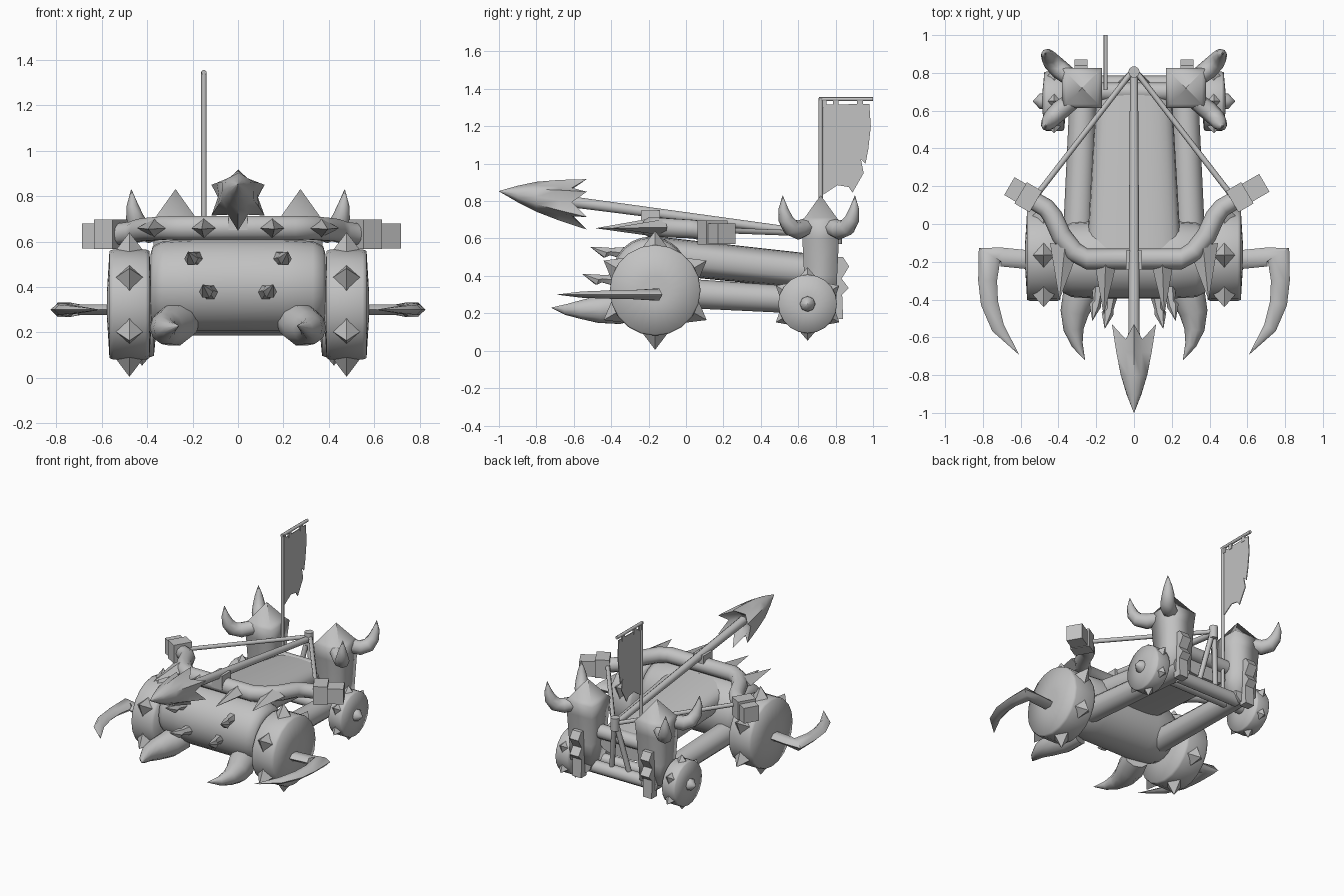
import bpy, bmesh, math
from mathutils import Vector as V

grey = bpy.data.materials.new("grey")
grey.diffuse_color = (0.54, 0.54, 0.54, 1)


def finish(name, bm, angle=40):
    bmesh.ops.recalc_face_normals(bm, faces=bm.faces[:])
    me = bpy.data.meshes.new(name)
    bm.to_mesh(me)
    bm.free()
    me.materials.append(grey)
    me.polygons.foreach_set("use_smooth", [True] * len(me.polygons))
    me.set_sharp_from_angle(angle=math.radians(angle))
    ob = bpy.data.objects.new(name, me)
    bpy.context.collection.objects.link(ob)
    return ob


def loft(name, rings, angle=40):
    """Skin equal-length rings of points and cap both ends."""
    bm = bmesh.new()
    vs = [[bm.verts.new(p) for p in r] for r in rings]
    n = len(vs[0])
    for a, b in zip(vs, vs[1:]):
        for i in range(n):
            j = (i + 1) % n
            bm.faces.new((a[i], a[j], b[j], b[i]))
    bm.faces.new(vs[0])
    bm.faces.new(vs[-1])
    return finish(name, bm, angle)


def tube(name, pts, radii, sides=10, up=(0, 0, 1), flat=1.0, turn=0.0, angle=50):
    """Sweep a polygon along a path; flat scales it along the up direction."""
    pts = [V(p) for p in pts]
    rings = []
    for i, p in enumerate(pts):
        a, b = pts[max(i - 1, 0)], pts[min(i + 1, len(pts) - 1)]
        t = (b - a).normalized()
        u = V(up)
        if abs(t.dot(u)) > 0.95:
            u = V((0, 1, 0))
        s = t.cross(u).normalized()
        u = s.cross(t)
        r = max(radii[i], 0.001)
        rings.append([p + r * (s * math.cos(q) + u * math.sin(q) * flat)
                      for q in (turn + math.tau * k / sides for k in range(sides))])
    return loft(name, rings, angle)


def box(name, c, size):
    x, y, z = c
    a, b, h = (v / 2 for v in size)
    ring = lambda k: [(x - a, y - b, k), (x + a, y - b, k), (x + a, y + b, k), (x - a, y + b, k)]
    return loft(name, [ring(z - h), ring(z + h)])


def wheel(name, s, x0, x1, y, z, r, spike):
    """Round wheel with a slightly domed face and six pyramid spikes."""
    d = x1 - x0
    tube(name, [(s * v, y, z) for v in (x0 - 0.01, x0, x0 + d * 0.1, x1 - d * 0.1, x1, x1 + 0.01)],
         [r * 0.3, r * 0.97, r, r, r * 0.97, r * 0.3], 20, angle=85)
    xm = s * (x0 + x1) / 2
    for k in range(6):
        q = math.radians(30 + 60 * k)
        c, w = math.cos(q), math.sin(q)
        tube(name + "_spike", [(xm, y + c * k2, z + w * k2) for k2 in (r * 0.93, spike)],
             [spike * 0.22, 0], 4, up=(1, 0, 0))


for s, side in ((1, "right"), (-1, "left")):
    def P(*pts):
        return [(s * x, y, z) for x, y, z in pts]

    # wheels
    wheel("front_wheel_" + side, s, 0.39, 0.566, -0.165, 0.323, 0.243, 0.317)
    wheel("rear_wheel_" + side, s, 0.37, 0.475, 0.65, 0.25, 0.157, 0.195)
    tube("rear_hub_spike_" + side, P((0.46, 0.65, 0.25), (0.5, 0.65, 0.25), (0.535, 0.65, 0.25)),
         [0.045, 0.04, 0], 8)
    # curved blade on the front hub
    tube("hub_blade_" + side,
         P((0.55, -0.19, 0.3), (0.7, -0.175, 0.3), (0.765, -0.16, 0.3), (0.775, -0.3, 0.3),
           (0.765, -0.42, 0.3), (0.72, -0.55, 0.3), (0.61, -0.69, 0.3)),
         [0.05, 0.05, 0.066, 0.05, 0.046, 0.035, 0], 6, flat=0.55)
    # tusks under the front drum
    tube("tusk_" + side,
         P((0.25, -0.27, 0.25), (0.285, -0.37, 0.23), (0.315, -0.47, 0.22), (0.32, -0.56, 0.22),
           (0.3, -0.64, 0.22), (0.26, -0.72, 0.23)),
         [0.085, 0.092, 0.075, 0.053, 0.03, 0], 10)
    # side rails
    tube("rail_" + side, P((0.3, -0.15, 0.315), (0.265, 0.8, 0.26)), [0.08, 0.07], 12)
    # rear towers with pointed roofs

    def square(h, z):
        return [(s * 0.275 + a * h, 0.72 + b * h, z) for a, b in ((-1, -1), (1, -1), (1, 1), (-1, 1))]
    loft("tower_" + side, [square(0.082, 0.26), square(0.088, 0.4), square(0.098, 0.6),
                           square(0.106, 0.69), square(0.085, 0.712), square(0.001, 0.83)], 95)
    # notched plate behind each tower
    notch = [(0.78, 0.17), (0.84, 0.17), (0.835, 0.3), (0.87, 0.335), (0.832, 0.385), (0.872, 0.45),
             (0.84, 0.5), (0.78, 0.5)]
    loft("back_plate_" + side, [[(s * x, y, z) for y, z in notch] for x in (0.245, 0.315)])
    # tower horns, pointing diagonally outward
    for d in (1, -1):
        tube("tower_horn_" + side,
             P((0.33, 0.71 + d * 0.06, 0.665), (0.395, 0.71 + d * 0.11, 0.645),
               (0.435, 0.71 + d * 0.15, 0.66), (0.455, 0.71 + d * 0.178, 0.705),
               (0.465, 0.71 + d * 0.19, 0.76), (0.47, 0.71 + d * 0.193, 0.83)),
             [0.047, 0.052, 0.048, 0.04, 0.026, 0], 8, up=(-0.8 * s * d, 0.6, 0))
    # horns on the front of the drum
    for x, z in ((0.185, 0.53), (0.12, 0.385)):
        y = -0.19 - math.sqrt(0.2 ** 2 - (z - 0.405) ** 2)
        tube("drum_horn_" + side,
             P((x, y + 0.03, z - 0.01), (x + 0.01, y - 0.06, z), (x + 0.02, y - 0.085, z - 0.005),
               (x + 0.035, y - 0.165, z + 0.025)), [0.04, 0.022, 0.032, 0], 6)
    # spikes on the bow
    tube("bow_spike_inner_" + side, P((0.15, -0.2, 0.66), (0.16, -0.48, 0.655)), [0.06, 0], 4, flat=0.75)
    tube("bow_spike_outer_" + side, P((0.365, -0.11, 0.66), (0.395, -0.4, 0.655)), [0.08, 0], 4, flat=0.55)
    # bow tip collar, end block and the string
    end = 0.69 if s > 0 else 0.66
    tube("bow_collar_" + side, P((0.52, 0.118, 0.632), (0.6, 0.165, 0.632)), [0.092, 0.092], 4, turn=math.pi / 4)
    tube("bow_end_" + side, P((0.59, 0.16, 0.625), (end, 0.16 + (end - 0.59) * 0.58, 0.625)),
         [0.077, 0.077], 4, turn=math.pi / 4)
    tube("bow_string_" + side, P((0, 0.82, 0.62), (0.51, 0.16, 0.645)), [0.015, 0.015], 8)
    # legs under the string post
    tube("post_leg_" + side, P((0.01, 0.8, 0.6), (0.07, 0.74, 0.25)), [0.018, 0.018], 8)

# front drum lying across the frame
tube("front_drum", [(x, -0.19, 0.405) for x in (-0.385, -0.375, -0.33, -0.2, 0.2, 0.33, 0.375, 0.385)],
     [0.14, 0.175, 0.197, 0.205, 0.205, 0.197, 0.175, 0.14], 24)
# axles and cross bars
tube("front_axle", [(-0.4, -0.165, 0.325), (0.4, -0.165, 0.325)], [0.05, 0.05])
tube("rear_axle", [(-0.4, 0.65, 0.25), (0.4, 0.65, 0.25)], [0.04, 0.04])
tube("rear_bar_low", [(-0.25, 0.74, 0.23), (0.25, 0.74, 0.23)], [0.045, 0.045])
tube("rear_bar_high", [(-0.25, 0.7, 0.47), (0.25, 0.7, 0.47)], [0.05, 0.05])


# rounded hull between the rails
def oval(y, w, top, base):
    f = lambda v: math.copysign(abs(v) ** 0.7, v)
    mid, h = (top + base) / 2, (top - base) / 2
    return [(w * f(math.cos(q)), y, mid + h * f(math.sin(q)))
            for q in (math.tau * k / 24 for k in range(24))]


loft("hull", [oval(-0.15, 0.25, 0.61, 0.41), oval(0.7, 0.2, 0.515, 0.325)])

# bow limbs as one bent bar
half = [(0.25, -0.185, 0.66), (0.32, -0.145, 0.66), (0.385, -0.06, 0.655), (0.43, 0.04, 0.65),
        (0.465, 0.085, 0.64), (0.55, 0.135, 0.63)]
tube("bow", [(-x, y, z) for x, y, z in reversed(half)] + half,
     [0.048, 0.05, 0.052, 0.053, 0.054, 0.055, 0.055, 0.054, 0.053, 0.052, 0.05, 0.048], 10)
box("bow_clamp", (0, -0.19, 0.7), (0.085, 0.1, 0.1))

# harpoon shaft and string post
tube("harpoon_shaft", [(0, -0.66, 0.802), (0, 0.82, 0.607)], [0.031, 0.021], 10)
tube("string_post", [(0, 0.805, 0.57), (0, 0.805, 0.66)], [0.03, 0.03], 10)


# harpoon head: six barbs swept back around the shaft
def star(y0, r0, y1, r1):
    pts = []
    for k in range(12):
        y, r = (y1, r1) if k % 2 else (y0, r0)
        q = math.pi / 2 + math.tau * k / 12
        pts.append((r * math.cos(q), y, 0.853 - 0.15 * (y + 1) + r * math.sin(q)))
    return pts


loft("harpoon_head", [star(-1, 0.001, -1, 0.001), star(-0.9, 0.044, -0.9, 0.04),
                      star(-0.8, 0.08, -0.8, 0.07), star(-0.68, 0.108, -0.68, 0.085),
                      star(-0.53, 0.135, -0.61, 0.088), star(-0.63, 0.06, -0.64, 0.05),
                      star(-0.65, 0.02, -0.65, 0.02)], 60)

# flag pole, cross bar, hangers and torn cloth
tube("flag_pole", [(-0.15, 0.72, 0.25), (-0.15, 0.72, 1.35)], [0.012, 0.012], 8)
tube("flag_bar", [(-0.15, 0.71, 1.345), (-0.15, 1.0, 1.345)], [0.011, 0.011], 8)
for y in (0.735, 0.8, 0.93):
    box("flag_hanger", (-0.15, y, 1.325), (0.012, 0.03, 0.05))
outline = [(0.735, 1.315), (0.98, 1.32), (0.988, 1.2), (0.975, 1.08), (0.96, 1.0), (0.935, 1.025),
           (0.95, 0.95), (0.89, 0.845), (0.87, 0.875), (0.81, 0.885), (0.735, 0.835)]
loft("flag_cloth", [[(x, y, z) for y, z in outline] for x in (-0.153, -0.147)])
